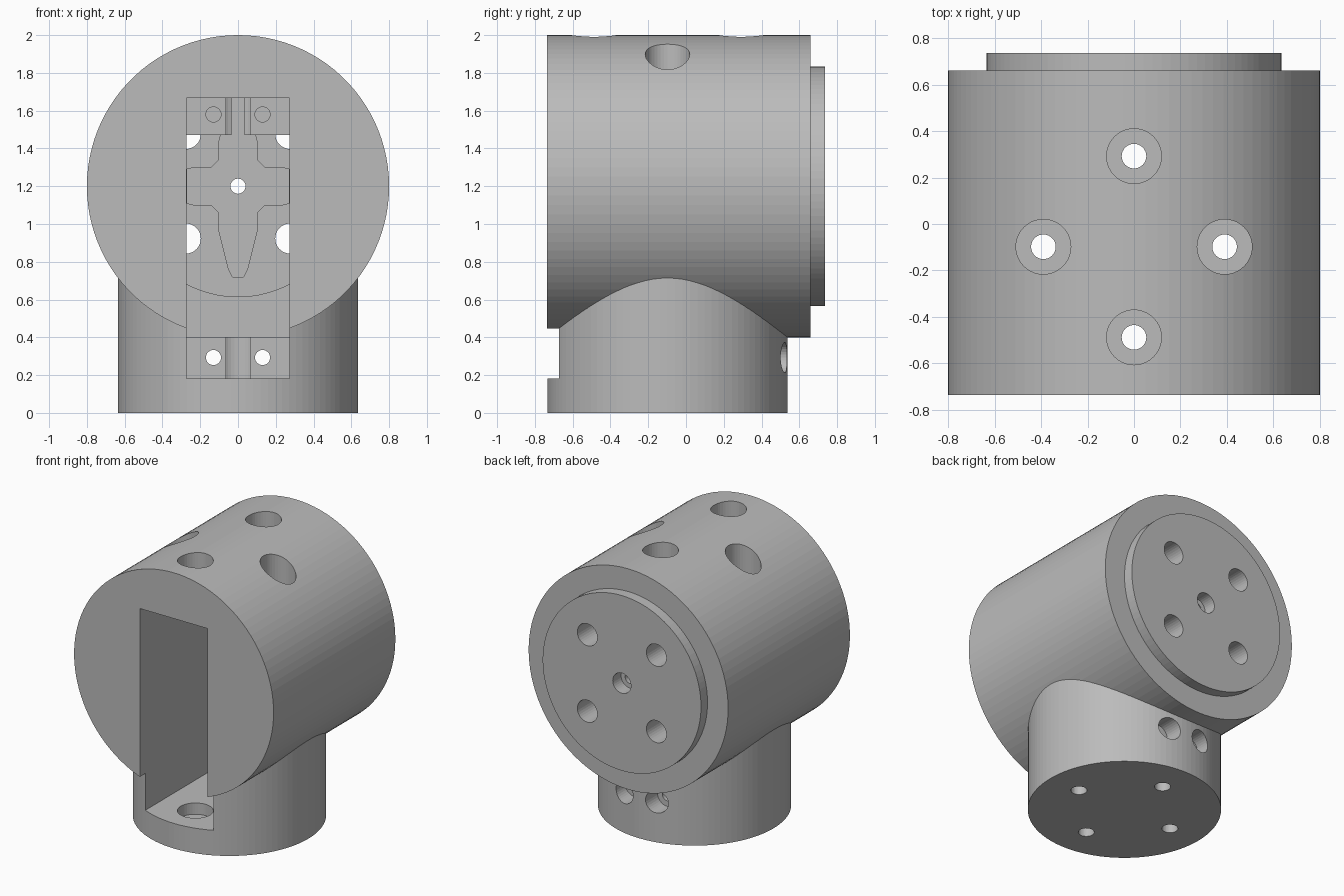
import bpy, bmesh, math
from mathutils import Matrix, Vector

cube = bpy.data.objects.get("Cube")
if cube:
    bpy.data.objects.remove(cube, do_unlink=True)

grey = bpy.data.materials.new("plain_grey")
grey.use_nodes = True
colour = (0.5, 0.5, 0.5, 1)
grey.diffuse_color = colour
grey.node_tree.nodes["Principled BSDF"].inputs["Base Color"].default_value = colour


def make(name, bm):
    bmesh.ops.recalc_face_normals(bm, faces=bm.faces)
    mesh = bpy.data.meshes.new(name)
    bm.to_mesh(mesh)
    bm.free()
    mesh.materials.append(grey)
    obj = bpy.data.objects.new(name, mesh)
    bpy.context.collection.objects.link(obj)
    return obj


def cylinder(name, radius, start, end, sides=32):
    a, b = Vector(start), Vector(end)
    turn = (b - a).to_track_quat('Z', 'Y').to_matrix().to_4x4()
    bm = bmesh.new()
    bmesh.ops.create_cone(bm, cap_ends=True, segments=sides, radius1=radius, radius2=radius,
                          depth=(b - a).length, matrix=Matrix.Translation((a + b) / 2) @ turn)
    return make(name, bm)


def box(name, low, high):
    a, b = Vector(low), Vector(high)
    bm = bmesh.new()
    bmesh.ops.create_cube(bm, size=1, matrix=Matrix.Translation((a + b) / 2) @ Matrix.Diagonal((*(b - a), 1)))
    return make(name, bm)


def combine(body, other, operation):
    mod = body.modifiers.new(other.name, 'BOOLEAN')
    mod.operation, mod.solver, mod.object = operation, 'EXACT', other
    bpy.context.view_layer.objects.active = body
    bpy.ops.object.modifier_apply(modifier=mod.name)
    bpy.data.objects.remove(other, do_unlink=True)


AXIS_Z = 1.2      # height of the barrel axis
BASE_Y = -0.098   # centre of the upright base
WALL = 0.435      # back wall of the slot

# Solid shapes: barrel, rear disc and upright base
body = cylinder("joint_housing", 0.8, (0, -0.735, AXIS_Z), (0, 0.66, AXIS_Z), 100)
combine(body, cylinder("rear_disc", 0.635, (0, 0.5, AXIS_Z), (0, 0.735, AXIS_Z), 100), 'UNION')
combine(body, cylinder("base", 0.635, (0, BASE_Y, 0), (0, BASE_Y, 0.9), 100), 'UNION')

cutters = []

# Front slot, leaving a mounting block at the top and the bottom
cutters.append(box("slot", (-0.272, -1, 0.182), (0.272, 0.193, 1.668)))
cutters.append(box("deep_slot", (-0.272, -1, 0.402), (0.272, WALL, 1.47)))

# Round step in the back wall, trimmed to the slot
step = cylinder("round_step", 0.585, (0, 0.3, AXIS_Z), (0, WALL + 0.03, AXIS_Z), 100)
combine(step, box("trim", (-0.272, 0.2, 0.402), (0.272, 0.6, 1.47)), 'INTERSECT')
cutters.append(step)

# Cross-shaped pocket, mirrored from one quarter
quarter = [(0.03, -0.48), (0.05, -0.44), (0.1, -0.24), (0.1, -0.14),
           (0.14, -0.1), (0.23, -0.1), (0.271, -0.09)]
half = quarter + [(x, -z) for x, z in reversed(quarter)]
outline = half + [(-x, z) for x, z in reversed(half)]
bm = bmesh.new()
face = bm.faces.new([bm.verts.new((x, 0.405, AXIS_Z + z)) for x, z in outline])
grown = bmesh.ops.extrude_face_region(bm, geom=[face])["geom"]
bmesh.ops.translate(bm, vec=(0, 0.125, 0), verts=[v for v in grown if isinstance(v, bmesh.types.BMVert)])
cutters.append(make("cross_pocket", bm))

# Four vertical bolt holes with deep counterbores
for dx, dy in ((0.39, 0), (-0.39, 0), (0, 0.39), (0, -0.39)):
    x, y = dx, BASE_Y + dy
    cutters.append(cylinder("bolt_bore", 0.118, (x, y, 0.1), (x, y, 2.2), 40))
    cutters.append(cylinder("bolt_hole", 0.053, (x, y, -0.1), (x, y, 0.3)))

for side in (1, -1):
    # Disc holes reaching the slot
    for dz in (0.277, -0.277):
        x, z = side * 0.277, AXIS_Z + dz
        cutters.append(cylinder("disc_hole", 0.08, (x, 0.42, z), (x, 0.9, z)))
    # Mounting screw holes in the two blocks
    x = side * 0.13
    cutters.append(cylinder("lower_screw_hole", 0.04, (x, 0.1, 0.293), (x, 0.8, 0.293)))
    cutters.append(cylinder("lower_screw_bore", 0.08, (x, 0.4, 0.293), (x, 0.8, 0.293)))
    cutters.append(cylinder("upper_screw_hole", 0.04, (x, 0.1, 1.58), (x, 0.39, 1.58)))

# Stepped hole on the barrel axis
cutters.append(cylinder("centre_hole", 0.04, (0, 0.4, AXIS_Z), (0, 0.9, AXIS_Z)))
cutters.append(cylinder("centre_bore", 0.073, (0, 0.64, AXIS_Z), (0, 0.9, AXIS_Z)))

for cutter in cutters:
    combine(body, cutter, 'DIFFERENCE')
